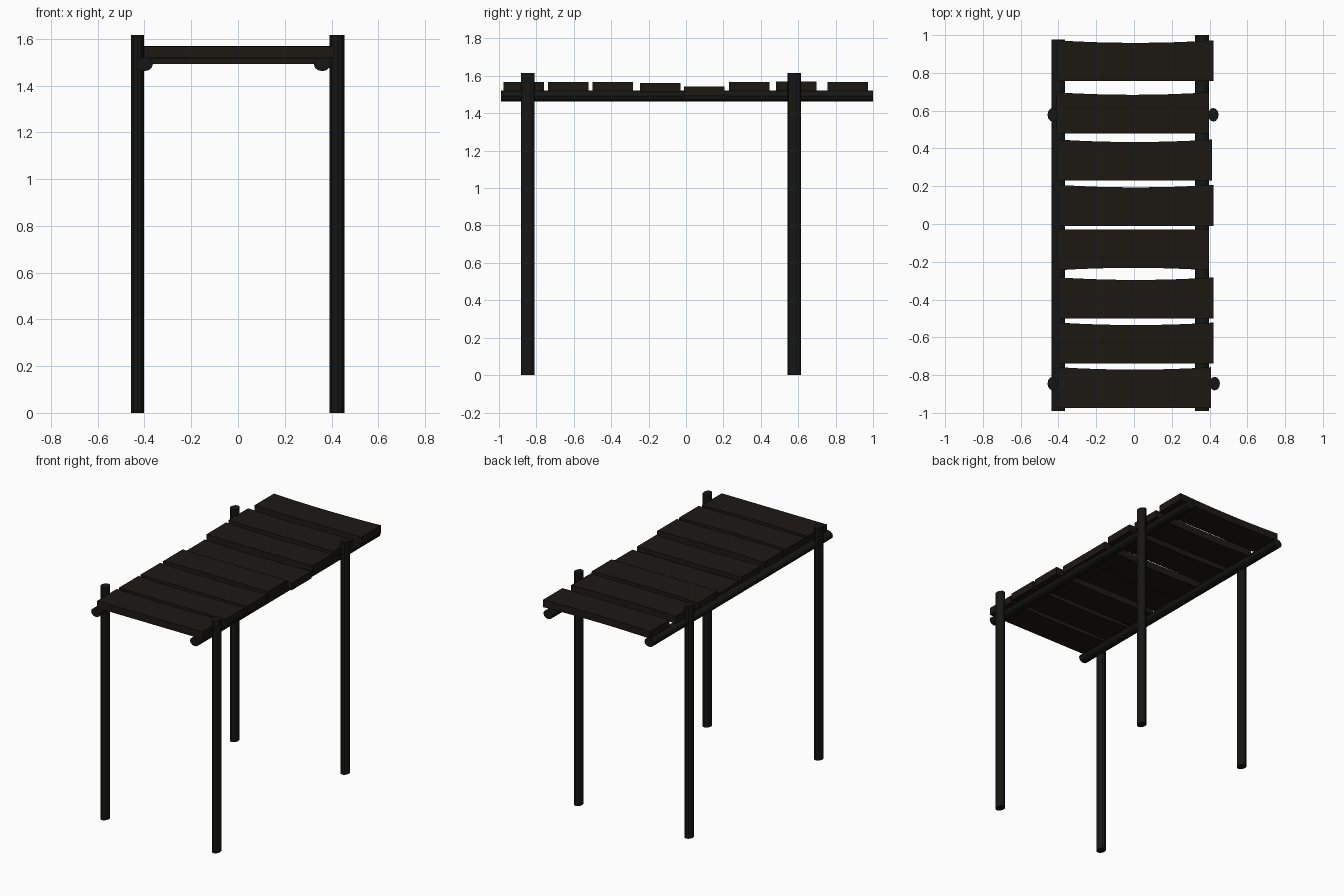
import bpy, bmesh
from mathutils import Matrix

if "Cube" in bpy.data.objects:
    bpy.data.objects.remove(bpy.data.objects["Cube"])


def material(name, color):
    m = bpy.data.materials.new(name)
    m.diffuse_color = color
    m.use_nodes = True
    m.node_tree.nodes["Principled BSDF"].inputs["Base Color"].default_value = m.diffuse_color
    return m


plank_wood = material("plank_wood", (0.012, 0.009, 0.007, 1))
pole_wood = material("pole_wood", (0.008, 0.008, 0.007, 1))


def finish(bm, name, mat):
    bmesh.ops.recalc_face_normals(bm, faces=bm.faces)
    me = bpy.data.meshes.new(name)
    bm.to_mesh(me)
    bm.free()
    me.materials.append(mat)
    ob = bpy.data.objects.new(name, me)
    bpy.context.collection.objects.link(ob)
    return ob


def pole(name, center, radii, length, along_y=False):
    bm = bmesh.new()
    bmesh.ops.create_cone(bm, cap_ends=True, segments=12, radius1=1, radius2=1, depth=1)
    if along_y:
        bmesh.ops.rotate(bm, verts=bm.verts, matrix=Matrix.Rotation(1.5707963, 3, 'X'))
        size = (radii[0], length, radii[1])
    else:
        size = (radii[0], radii[1], length)
    bmesh.ops.scale(bm, verts=bm.verts, vec=size)
    bmesh.ops.translate(bm, verts=bm.verts, vec=center)
    ob = finish(bm, name, pole_wood)
    bpy.context.view_layer.objects.active = ob
    ob.select_set(True)
    bpy.ops.object.shade_smooth_by_angle()
    ob.select_set(False)


def plank(name, x0, x1, y0, y1, top, thick=0.05, dip_back=0.013, dip_front=0.0):
    # Board outline with a shallow worn hollow along its long edges
    n = 8
    bm = bmesh.new()
    front, back = [], []
    for i in range(n + 1):
        t = i / n
        x = x0 + (x1 - x0) * t
        bow = 1 - (2 * t - 1) ** 2
        front.append(bm.verts.new((x, y0 + dip_front * bow, top - thick)))
        back.append(bm.verts.new((x, y1 - dip_back * bow, top - thick)))
    bottom = [bm.faces.new((front[i], front[i + 1], back[i + 1], back[i])) for i in range(n)]
    ext = bmesh.ops.extrude_face_region(bm, geom=bottom, use_keep_orig=True)
    up = [v for v in ext["geom"] if isinstance(v, bmesh.types.BMVert)]
    bmesh.ops.translate(bm, verts=up, vec=(0, 0, thick))
    finish(bm, name, plank_wood)


# Upright posts
for name, x, y in (("front_left_post", -0.43, -0.845), ("front_right_post", 0.427, -0.845),
                   ("back_left_post", -0.43, 0.578), ("back_right_post", 0.42, 0.578)):
    pole(name, (x, y, 0.808), (0.028, 0.036), 1.616)

# Long side rails
pole("left_rail", (-0.40, -0.007, 1.492), (0.036, 0.03), 1.966, True)
pole("right_rail", (0.36, 0.005, 1.492), (0.036, 0.03), 1.99, True)

# Deck planks, front to back; one has sunk and one is turned around
deck = [(-0.40, 0.408, -0.975, -0.758, 1.568), (-0.40, 0.42, -0.738, -0.522, 1.568),
        (-0.40, 0.42, -0.500, -0.283, 1.568), (-0.405, 0.397, -0.245, -0.030, 1.563),
        (-0.40, 0.42, -0.010, 0.207, 1.542), (-0.405, 0.412, 0.230, 0.447, 1.568),
        (-0.41, 0.397, 0.480, 0.697, 1.570), (-0.405, 0.42, 0.757, 0.972, 1.568)]
for i, d in enumerate(deck):
    turned = i == 3
    plank(f"deck_plank_{i + 1}", *d, dip_back=0.0 if turned else 0.013,
          dip_front=0.013 if turned else 0.0)
